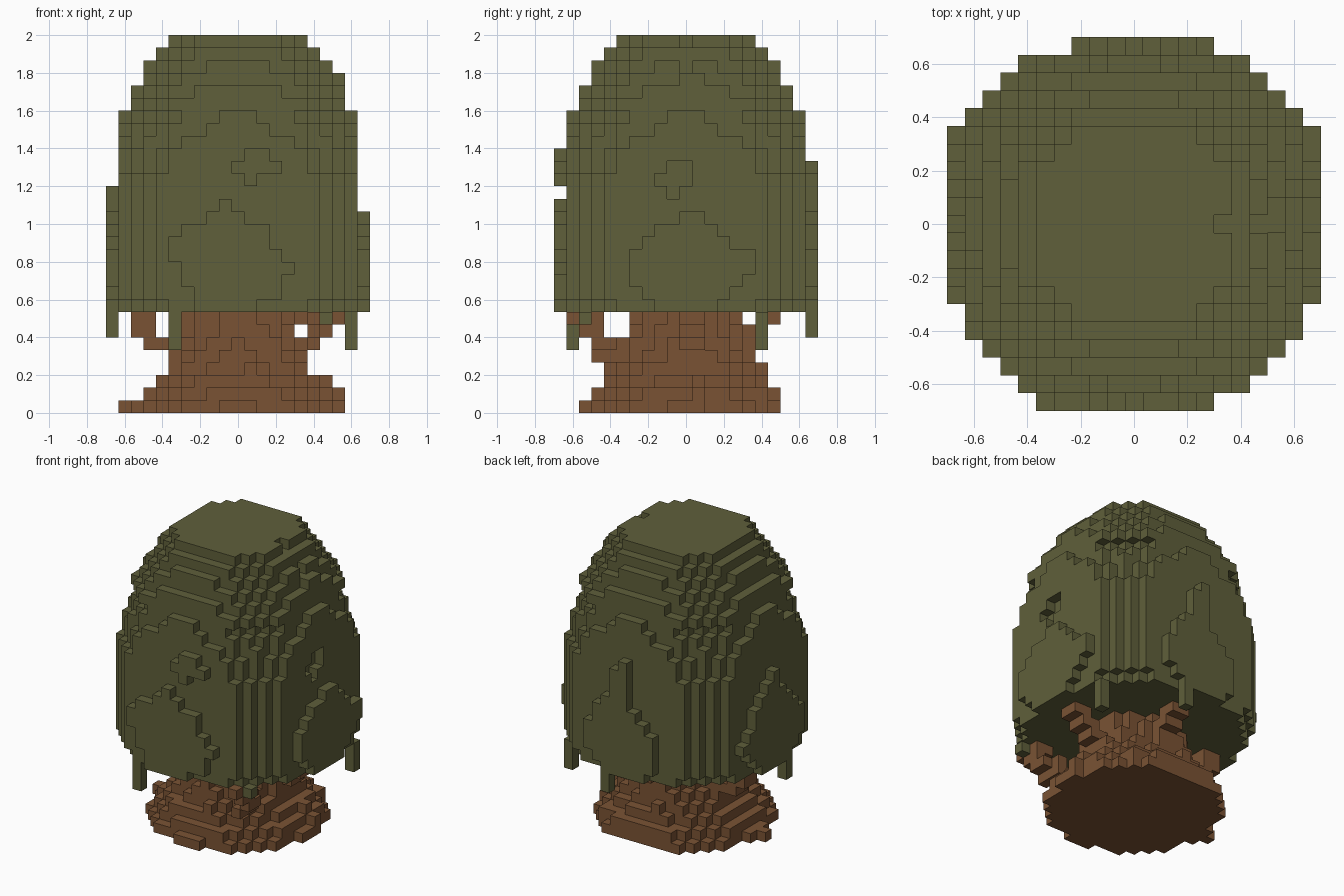
import bpy, bmesh, random
from mathutils import Vector

cube = bpy.data.objects.get("Cube")
if cube:
    bpy.data.objects.remove(cube, do_unlink=True)

random.seed(4)
CELL = 1 / 15


def material(name, color):
    mat = bpy.data.materials.new(name)
    mat.use_nodes = True
    mat.diffuse_color = color
    mat.node_tree.nodes["Principled BSDF"].inputs["Base Color"].default_value = color
    return mat


def block_object(name, cells, solid, mat):
    """Make one mesh of small cubes, keeping only faces that touch open air."""
    bm = bmesh.new()
    corners = {}

    def vert(p):
        key = tuple(round(2 * c) for c in p)
        if key not in corners:
            corners[key] = bm.verts.new(Vector(p) * CELL)
        return corners[key]

    for cell in sorted(cells):
        centre = Vector(cell) + Vector((0, 0, 0.5))
        for axis in range(3):
            for sign in (-1, 1):
                n = Vector((0, 0, 0))
                n[axis] = sign
                if tuple(int(a + b) for a, b in zip(cell, n)) in solid:
                    continue
                u = Vector((0, 0, 0))
                u[(axis + 1) % 3] = 0.5
                v = n.cross(u)
                mid = centre + n / 2
                quad = (mid - u - v, mid + u - v, mid + u + v, mid - u + v)
                bm.faces.new([vert(p) for p in quad])
    mesh = bpy.data.meshes.new(name)
    bm.to_mesh(mesh)
    bm.free()
    mesh.materials.append(mat)
    obj = bpy.data.objects.new(name, mesh)
    bpy.context.collection.objects.link(obj)


def column(x, y, low, high):
    return {(x, y, k) for k in range(low, high)}


BASE = 8  # first canopy layer
span = range(-10, 11)

# Canopy: stacked discs with squared radius per layer, flattened on four sides
radii = [109] + [117] * 10 + [106, 106, 98, 89, 83, 89, 74, 65, 54, 46, 34]
limits = [9] * 16 + [8, 8, 7, 7, 6, 5]
canopy = set()
for layer, (r2, limit) in enumerate(zip(radii, limits)):
    for x in span:
        for y in span:
            if x * x + y * y <= r2 and max(abs(x), abs(y)) <= limit:
                canopy.add((x, y, layer + BASE))

# Raised leaf panels: first and last cell of each layer, from the bottom up
front = ((-3, 1), (-3, 3), (-4, 3), (-4, 4), (-5, 3), (-5, 2), (-4, 2), (-2, 0), (-1, -1))
back = ((-2, 2), (-3, 3), (-3, 4), (-3, 4), (-3, 4), (-2, 3), (-1, 3), (0, 2))
left = ((-2, 2), (-3, 3), (-4, 4), (-4, 5), (-4, 5), (-3, 3), (-2, 2), (0, 1))
right = ((-2, 2), (-3, 3), (-4, 4), (-4, 5), (-4, 4), (-3, 3), (-2, 3), (-1, 2), (0, 1), (0, 0))
for panel, place in ((front, lambda t: (t, -10)), (back, lambda t: (t, 10)),
                     (left, lambda t: (10, t)), (right, lambda t: (-10, t))):
    for layer, (first, last) in enumerate(panel):
        for t in range(first, last + 1):
            canopy.add((*place(t), layer + BASE))

# Small clump on the front and tall spike on the back
canopy |= column(1, -10, 18, 21) | column(2, -10, 19, 21)
canopy |= column(0, -10, 19, 20) | column(3, -10, 19, 20)
canopy |= column(0, 10, 16, 20) | column(1, 10, 16, 19)

# Notches in the left side and the crown
canopy -= column(9, -1, 17, 20) | column(9, 0, 18, 20) | column(9, -2, 18, 19)
canopy -= {(5, 0, 29), (7, 0, 27)}
canopy |= {(8, 0, 26), (8, 1, 26)}

# Hanging strands
for x, y, low in ((-10, -2, 6), (-5, -9, 5), (9, 6, 5), (7, -8, 7), (2, 10, 6)):
    canopy |= column(x, y, low, BASE)

# Trunk: flared layers with a rough edge
trunk = set()
for k, r2 in enumerate((66, 58, 46, 35, 29, 26, 20, 20)):
    for x in span:
        for y in span:
            rough = random.uniform(-0.1, 0.08) if k else 0
            if x * x + y * y <= r2 * (1 + rough) and y < BASE:
                trunk.add((x, y, k))
trunk |= {(-9, 0, 0), (8, 1, 1), (7, 1, 2)}

# Branch stubs stepping outward and up: distance and height along each path
leaning = ((5, 5), (6, 5), (6, 6), (7, 6), (7, 7), (8, 7))
hooked = ((5, 5), (6, 5), (7, 5), (7, 6), (8, 6), (7, 7), (8, 7))
low_arm = ((5, 4), (6, 4), (7, 4), (6, 5), (7, 5), (7, 6), (8, 6), (8, 7), (9, 7))
short = ((5, 5), (5, 6), (6, 6), (6, 7), (7, 7))
for r, k in leaning:
    trunk |= {(r, 0, k), (r, 1, k)}
for r, k in hooked:
    trunk |= {(-r, 1, k), (-r, 2, k)}
for r, k in low_arm:
    trunk.add((6 if k > 4 else 5, -r, k))
for r, k in short:
    trunk |= {(0, r, k), (1, r, k)}
trunk |= {(5, -5, 5), (5, -6, 5), (5, -7, 7), (6, -7, 7)}

solid = canopy | trunk
block_object("canopy", canopy, solid, material("olive green", (0.116, 0.116, 0.043, 1)))
block_object("trunk", trunk - canopy, solid, material("bark brown", (0.195, 0.086, 0.034, 1)))
